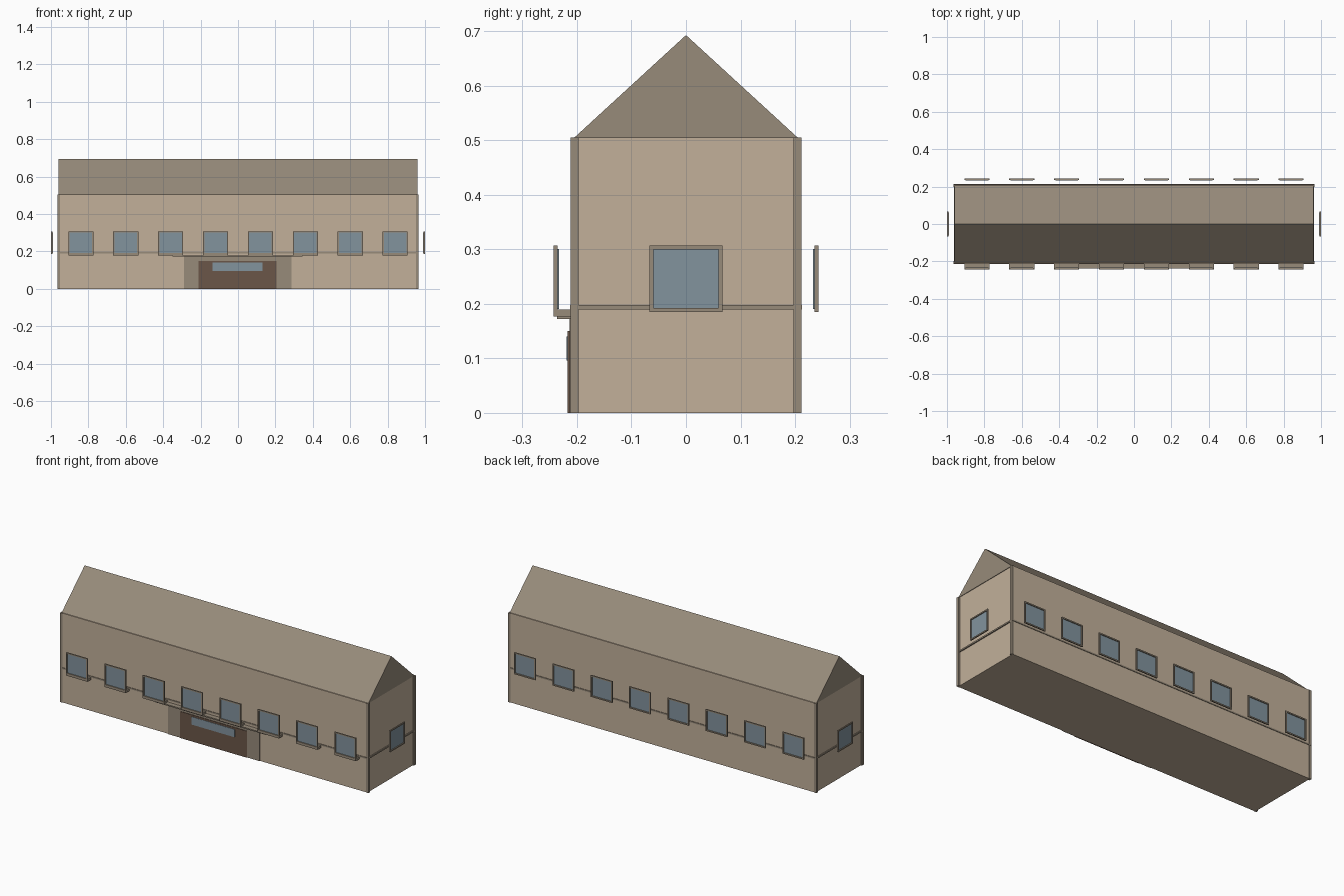
import bpy, bmesh
from mathutils import Matrix
from math import pi

if "Cube" in bpy.data.objects:
    bpy.data.objects.remove(bpy.data.objects["Cube"])


def material(name, rgb):
    m = bpy.data.materials.new(name)
    m.diffuse_color = (*rgb, 1)
    m.use_nodes = True
    m.node_tree.nodes["Principled BSDF"].inputs["Base Color"].default_value = m.diffuse_color
    return m


WALL = material("wall_tan", (0.54, 0.434, 0.323))
TRIM = material("trim_taupe", (0.309, 0.258, 0.195))
GLASS = material("glass_blue", (0.223, 0.292, 0.337))
DOOR = material("door_brown", (0.147, 0.093, 0.065))


def finish(name, bm, mat, matrix=Matrix()):
    bmesh.ops.transform(bm, matrix=matrix, verts=bm.verts)
    bmesh.ops.recalc_face_normals(bm, faces=bm.faces)
    me = bpy.data.meshes.new(name)
    bm.to_mesh(me)
    bm.free()
    me.materials.append(mat)
    ob = bpy.data.objects.new(name, me)
    bpy.context.collection.objects.link(ob)
    return ob


def add_box(bm, x0, x1, y0, y1, z0, z1):
    m = Matrix.Translation(((x0 + x1) / 2, (y0 + y1) / 2, (z0 + z1) / 2))
    m = m @ Matrix.Diagonal((x1 - x0, y1 - y0, z1 - z0, 1))
    bmesh.ops.create_cube(bm, size=1, matrix=m)


def box(name, mat, *dims, matrix=Matrix()):
    bm = bmesh.new()
    add_box(bm, *dims)
    return finish(name, bm, mat, matrix)


def window(name, matrix):
    # Built facing -y with its outer face on y = 0
    w, t, z0, z1 = 0.067, 0.007, 0.185, 0.307
    bm = bmesh.new()
    add_box(bm, -w, w, 0, 0.007, z0, z0 + t)
    add_box(bm, -w, w, 0, 0.007, z1 - t, z1)
    for s in (-1, 1):
        a, b = sorted((s * w, s * (w - t)))
        add_box(bm, a, b, 0, 0.007, z0 + t, z1 - t)
    finish(name + "_frame", bm, TRIM, matrix)
    box(name + "_glass", GLASS, -0.061, 0.061, 0.005, 0.01, 0.191, 0.301, matrix=matrix)


# Main walls
box("walls", WALL, -0.957, 0.957, -0.21, 0.21, 0, 0.505)

# Gable roof: triangular profile extruded along x
bm = bmesh.new()
face = bm.faces.new([bm.verts.new((-0.96, y, z))
                     for y, z in ((-0.206, 0.504), (0.206, 0.504), (0, 0.693))])
ext = bmesh.ops.extrude_face_region(bm, geom=[face])["geom"]
bmesh.ops.translate(bm, vec=(1.92, 0, 0),
                    verts=[g for g in ext if isinstance(g, bmesh.types.BMVert)])
finish("roof", bm, TRIM)

# Corner posts
for sx in (-1, 1):
    for sy in (-1, 1):
        xs = sorted((sx * 0.951, sx * 0.965))
        ys = sorted((sy * 0.197, sy * 0.212))
        box("corner_post", TRIM, *xs, *ys, 0, 0.505)

# Band around the building
bm = bmesh.new()
for s in (-1, 1):
    add_box(bm, -0.965, 0.965, *sorted((s * 0.205, s * 0.213)), 0.19, 0.198)
    add_box(bm, *sorted((s * 0.95, s * 0.963)), -0.205, 0.205, 0.19, 0.198)
finish("band", bm, TRIM)

# Windows along front and back, sills on the front only
for i in range(8):
    x = -0.84 + 0.24 * i
    window("front_window", Matrix.Translation((x, -0.243, 0)))
    window("back_window", Matrix.Translation((x, 0.243, 0)) @ Matrix.Rotation(pi, 4, 'Z'))
    box("window_sill", TRIM, x - 0.067, x + 0.067, -0.243, -0.209, 0.177, 0.19)

# End windows
for s in (-1, 1):
    window("end_window", Matrix.Translation((s, 0, 0)) @ Matrix.Rotation(s * pi / 2, 4, 'Z'))

# Entrance: surround, door, door window and canopy
box("door_surround", TRIM, -0.288, 0.285, -0.214, -0.209, 0, 0.173)
box("door", DOOR, -0.21, 0.207, -0.217, -0.209, 0, 0.15)
box("door_window", GLASS, -0.137, 0.132, -0.219, -0.209, 0.096, 0.14)
box("canopy", TRIM, -0.35, 0.345, -0.237, -0.209, 0.172, 0.179)
